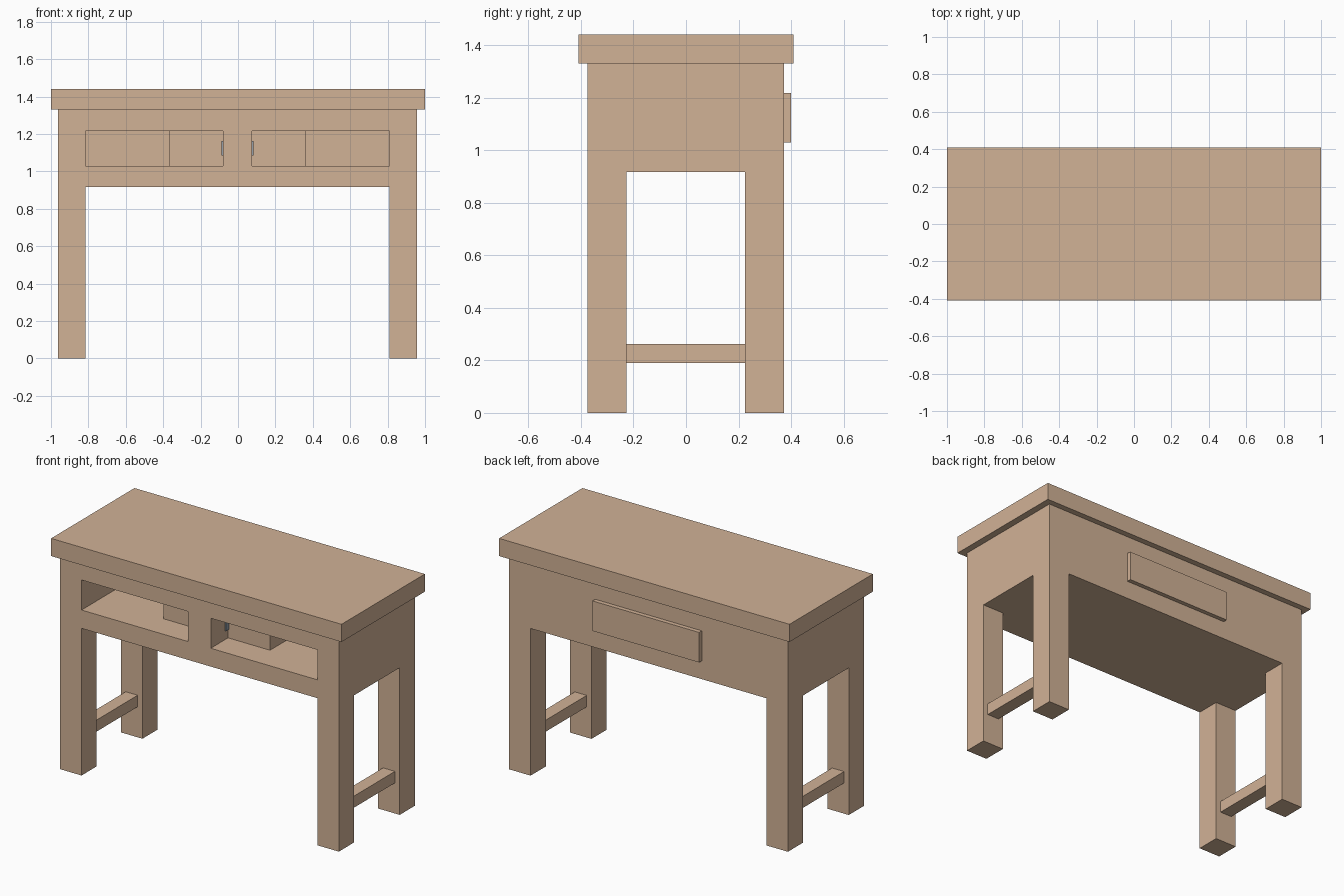
import bpy

if "Cube" in bpy.data.objects:
    bpy.data.objects.remove(bpy.data.objects["Cube"])


def material(name, rgb):
    m = bpy.data.materials.new(name)
    m.diffuse_color = (*rgb, 1)
    m.use_nodes = True
    m.node_tree.nodes["Principled BSDF"].inputs["Base Color"].default_value = m.diffuse_color
    return m


wood = material("wood", (0.64, 0.445, 0.305))
metal = material("metal", (0.3, 0.35, 0.4))


def box(name, x, y, z, mat=wood):
    """Box from (min, max) ranges on each axis."""
    bpy.ops.mesh.primitive_cube_add(size=1, location=[sum(r) / 2 for r in (x, y, z)])
    o = bpy.context.object
    o.name = name
    o.scale = [r[1] - r[0] for r in (x, y, z)]
    bpy.ops.object.transform_apply(location=True, rotation=False, scale=True)
    o.data.materials.append(mat)
    return o


def carve(target, x, y, z):
    """Cut a box-shaped hole out of the target."""
    cutter = box("cutter", x, y, z)
    cutter.hide_render = True
    mod = target.modifiers.new("cut", 'BOOLEAN')
    mod.operation = 'DIFFERENCE'
    mod.solver = 'EXACT'
    mod.object = cutter
    bpy.context.view_layer.objects.active = target
    bpy.ops.object.modifier_apply(modifier=mod.name)
    bpy.data.objects.remove(cutter)


C = -0.003  # slight sideways offset of the frame under the top

# Table top
box("table_top", (-1, 1), (-0.41, 0.41), (1.33, 1.44))

# Frame: one block, hollowed into four legs and a deep apron
frame = box("frame", (C - 0.96, C + 0.96), (-0.375, 0.373), (0, 1.33))
carve(frame, (C - 0.812, C + 0.812), (-0.6, 0.6), (-0.2, 0.916))
carve(frame, (-1.2, 1.2), (-0.226, 0.224), (-0.2, 0.916))

# Two open compartments in the front
for s in (-1, 1):
    xs = sorted((C + s * 0.078, C + s * 0.812))
    carve(frame, xs, (-0.6, 0.345), (1.03, 1.217))

# Central drawer, its face showing at the back, with a handle at its inner end
box("drawer", (C - 0.367, C + 0.367), (-0.205, 0.40), (1.03, 1.217))
box("drawer_handle", (C - 0.086, C + 0.086), (-0.235, -0.205), (1.085, 1.163), metal)

# Side stretchers between the legs
for name, s in (("left_stretcher", -1), ("right_stretcher", 1)):
    cx = C + s * 0.886
    box(name, (cx - 0.041, cx + 0.041), (-0.228, 0.226), (0.19, 0.262))
